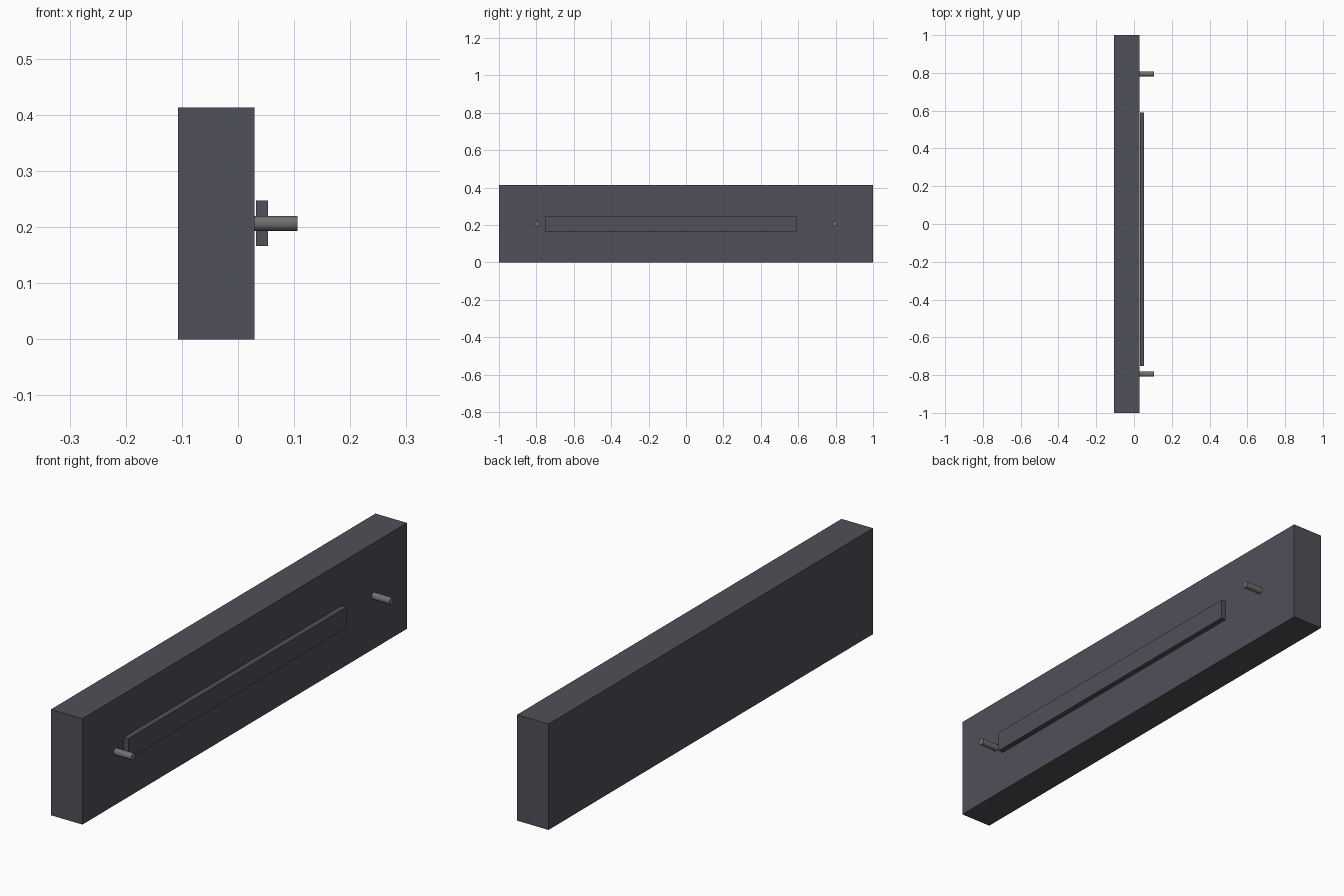
import bpy
import math

if "Cube" in bpy.data.objects:
    bpy.data.objects.remove(bpy.data.objects["Cube"])


def material(name, colour):
    mat = bpy.data.materials.new(name)
    mat.diffuse_color = (*colour, 1)
    mat.use_nodes = True
    mat.node_tree.nodes["Principled BSDF"].inputs["Base Color"].default_value = mat.diffuse_color
    return mat


charcoal = material("charcoal", (0.08, 0.08, 0.10))
metal = material("dark_metal", (0.16, 0.16, 0.165))


def box(name, low, high, mat):
    centre = [(a + b) / 2 for a, b in zip(low, high)]
    bpy.ops.mesh.primitive_cube_add(size=1, location=centre)
    ob = bpy.context.object
    ob.name = name
    ob.scale = [b - a for a, b in zip(low, high)]
    bpy.ops.object.transform_apply(location=False, rotation=False, scale=True)
    ob.data.materials.append(mat)
    return ob


# Main slab
box("body", (-0.107, -1, 0), (0.029, 1, 0.413), charcoal)

# Long strip floating just off the face, slightly off centre
box("strip", (0.032, -0.752, 0.166), (0.0535, 0.591, 0.247), charcoal)

# Round pegs at both ends
for name, y in (("peg_near", -0.795), ("peg_far", 0.795)):
    bpy.ops.mesh.primitive_cylinder_add(
        vertices=24, radius=0.0135, depth=0.077,
        location=(0.0675, y, 0.2065), rotation=(0, math.pi / 2, 0))
    peg = bpy.context.object
    peg.name = name
    peg.data.materials.append(metal)
    bpy.ops.object.shade_smooth_by_angle()
